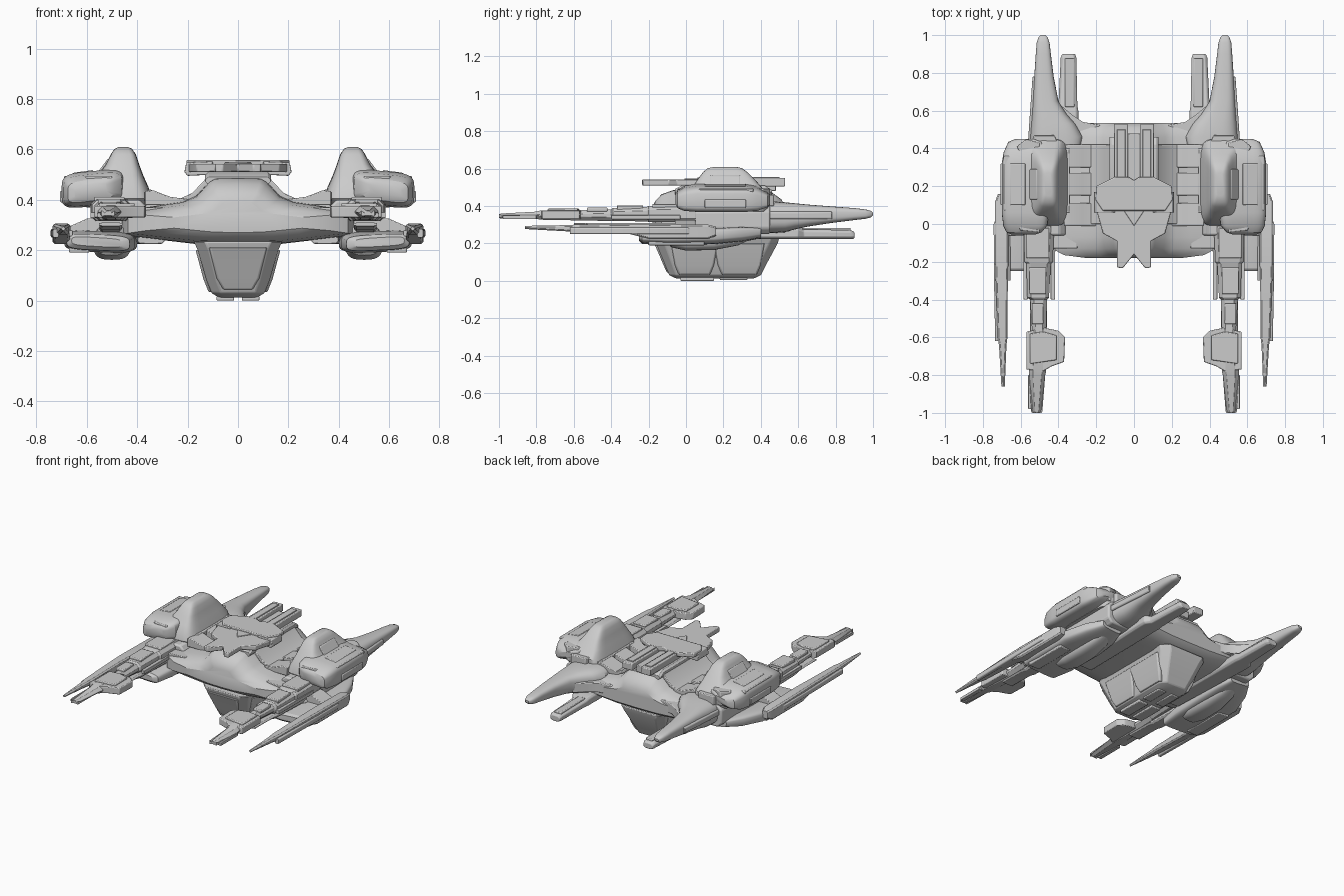
import bpy, bmesh, math


def finish(name, bm, mirror, bevel):
    bmesh.ops.recalc_face_normals(bm, faces=bm.faces)
    me = bpy.data.meshes.new(name)
    bm.to_mesh(me)
    bm.free()
    ob = bpy.data.objects.new(name, me)
    bpy.context.collection.objects.link(ob)
    bpy.ops.object.select_all(action='DESELECT')
    ob.select_set(True)
    bpy.context.view_layer.objects.active = ob
    bpy.ops.object.shade_smooth_by_angle(angle=math.radians(32))
    if bevel:
        b = ob.modifiers.new("bevel", 'BEVEL')
        b.width, b.segments, b.limit_method = bevel, 2, 'ANGLE'
    if mirror:
        ob.modifiers.new("mirror", 'MIRROR')
    return ob


def loft(name, rings, mirror=True, bevel=0.0):
    """Skin a list of equal-length rings and cap both ends."""
    bm = bmesh.new()
    vs = [[bm.verts.new(p) for p in r] for r in rings]
    n = len(rings[0])
    for a, b in zip(vs, vs[1:]):
        for i in range(n):
            bm.faces.new((a[i], a[(i + 1) % n], b[(i + 1) % n], b[i]))
    bm.faces.new(vs[0])
    bm.faces.new(vs[-1])
    return finish(name, bm, mirror, bevel)


def place(axis, pos, u, v):
    return (u, pos, v) if axis == 'y' else (u, v, pos)


def octa(pos, u0, u1, v0, v1, c=0.015, axis='y'):
    """Chamfered rectangle ring."""
    return [place(axis, pos, u, v) for u, v in (
        (u0 + c, v0), (u1 - c, v0), (u1, v0 + c), (u1, v1 - c),
        (u1 - c, v1), (u0 + c, v1), (u0, v1 - c), (u0, v0 + c))]


def soft(pos, u0, u1, v0, v1, p=3.5, axis='y', n=32, tilt=0.0):
    """Superellipse ring; tilt lowers the outer side."""
    out = []
    for i in range(n):
        a = 2 * math.pi * i / n
        c, s = math.cos(a), math.sin(a)
        u = math.copysign(abs(c) ** (2 / p), c)
        v = math.copysign(abs(s) ** (2 / p), s)
        out.append(place(axis, pos, (u0 + u1) / 2 + (u1 - u0) / 2 * u,
                         (v0 + v1) / 2 + (v1 - v0) / 2 * v - tilt * u))
    return out


def plate(name, outline, z0, z1, mirror=True, bevel=0.005):
    return loft(name, [[(x, y, z) for x, y in outline] for z in (z0, z1)], mirror, bevel)


def box(name, x0, x1, y0, y1, z0, z1, bevel=0.005, mirror=True):
    return plate(name, [(x0, y0), (x1, y0), (x1, y1), (x0, y1)], z0, z1, mirror, bevel)


def slab(name, profile, y0, y1, bevel=0.004):
    """Front-view profile extruded along y."""
    return loft(name, [[(x, y, z) for x, z in profile] for y in (y0, y1)], True, bevel)


def both(half):
    return half + [(-x, y) for x, y in reversed(half) if x > 1e-6]


# Central hull with neck and wing roots
prof = both([(0, .49), (.09, .488), (.112, .475), (.165, .415), (.22, .392), (.3, .38), (.46, .355),
             (.46, .26), (.3, .24), (.17, .225), (0, .222)])
hull = []
for y, sx, sz in ((-.18, .55, .45), (-.165, .8, .65), (-.13, .95, .85), (-.07, 1, .97),
                  (.0, 1, 1), (.38, 1, 1), (.46, 1, .9), (.51, .95, .7), (.535, .85, .45)):
    hull.append([(x * sx, y, .31 + (z - .31) * sz) for x, z in prof])
loft("central_hull", hull, False)

# Keel below the hull
loft("keel", [octa(z, -x, x, y0, y1, c, 'z') for z, x, y0, y1, c in (
    (.012, .075, -.05, .36, .03), (.03, .105, -.09, .40, .035), (.08, .125, -.11, .425, .04),
    (.2, .16, -.16, .49, .045), (.235, .175, -.17, .50, .045))], False, .006)
# Keel armour bands, skids and chin panel
for y0, y1 in ((-.06, .15), (.17, .40)):
    loft("keel_side_plate", [octa(z, x - .03, x, y0 - d, y1 + d, .008, 'z') for z, x, d in (
        (.035, .117, -.02), (.085, .137, 0), (.2, .168, .02))], True, .003)
box("keel_skid", .015, .085, -.03, .15, 0, .02)
box("keel_rear_skid", .02, .08, .18, .33, .005, .02)
loft("chin_panel", [octa(z, -x, x, y, y + .03, .006, 'z') for z, x, y in (
    (.045, .06, -.102), (.09, .085, -.123), (.15, .1, -.148), (.21, .115, -.175))], False, .003)

# Top deck, fork, rails
plate("top_deck", both([(0, .23), (.03, .25), (.10, .25), (.20, .2), (.205, .13), (.165, .07),
                        (.0, .07)]), .53, .558, False)
plate("fore_deck", both([(0, .12), (.19, .12), (.195, .06), (.165, -.05), (.09, -.09), (.09, -.23),
                         (.06, -.235), (.0, -.16)]), .51, .543, False)
slab("deck_wing", [(.1, .50), (.2, .495), (.213, .51), (.205, .548), (.1, .552)], .06, .17)
box("deck_rail", .032, .105, .2, .53, .505, .55)
box("deck_rail_cap", .045, .09, .22, .5, .54, .556, .003)
box("deck_channel", -.035, .035, .2, .48, .48, .525, .004, False)
plate("deck_notch", both([(0, -.01), (.06, .08), (0, .08)]), .535, .547, False, .002)
loft("deck_neck", [octa(y, -.13, .13, .46, z, .012) for y, z in ((-.06, .49), (-.02, .51), (.42, .51), (.46, .485))], False, .004)

# Sloping plates between hull and pods
slab("shoulder_plate", [(.11, .47), (.17, .41), (.235, .385), (.235, .402), (.18, .428), (.125, .487)], .0, .42)
for y in (-.01, .15, .3):
    slab("shoulder_strut", [(.2, .38), (.37, .38), (.37, .435), (.335, .437), (.27, .412), (.2, .402)], y, y + .12)

# Upper pod: crest and outer nacelle
loft("pod_crest", [soft(z, x0, x1, y0, y1, 5, 'z') for z, x0, x1, y0, y1 in (
    (.37, .37, .6, .02, .43), (.405, .34, .61, -.01, .45), (.45, .355, .6, 0, .45), (.495, .375, .56, .03, .41),
    (.54, .392, .525, .06, .37), (.58, .405, .505, .09, .33), (.602, .42, .49, .115, .30), (.609, .435, .475, .15, .27))])
loft("pod_nacelle", [soft(y, x0, x1, z0, z1, 4.5, tilt=.012) for y, x0, x1, z0, z1 in (
    (-.055, .52, .65, .415, .46), (-.045, .49, .675, .395, .48), (-.01, .46, .692, .38, .502), (.06, .45, .70, .374, .514),
    (.32, .45, .70, .374, .514), (.38, .46, .69, .38, .502), (.435, .49, .665, .4, .475), (.45, .53, .63, .42, .455))])
# Pod panels
box("pod_side_panel", .66, .706, .1, .32, .39, .435)
box("pod_side_lip", .64, .69, .07, .36, .475, .495)
slab("pod_top_panel", [(.575, .49), (.655, .48), (.655, .507), (.575, .518)], .1, .32)
slab("pod_crest_panel", [(.45, .5), (.555, .49), (.558, .508), (.517, .562), (.5, .565)], .13, .29)
for y in (-.045, .36):
    plate("pod_clasp", [(.50, y), (.6, y + .01), (.62, y + .05), (.57, y + .09), (.5, y + .07)], .40, .495)
plate("pod_rear_cap", [(.39, .38), (.56, .38), (.53, .47), (.42, .47)], .4, .46)
box("pod_inner_rib", .34, .37, .06, .4, .40, .44)

# Pod pylon, lower pod and belly bulb
loft("pod_pylon", [octa(y, .36, .58, .25, .4, .03) for y in (-.06, .45)], True, .01)
loft("lower_pod", [soft(y, x0, x1, z0, z1, 4, tilt=-.006) for y, x0, x1, z0, z1 in (
    (-.25, .46, .66, .215, .25), (-.235, .43, .68, .2, .262), (-.1, .41, .69, .192, .275),
    (.15, .40, .69, .195, .28), (.3, .41, .64, .21, .285), (.4, .44, .58, .23, .28))])
loft("belly_bulb", [soft(y, x0, x1, z0, .3, 3) for y, x0, x1, z0 in (
    (-.1, .47, .54, .21), (-.08, .44, .565, .18), (0, .425, .575, .162), (.15, .425, .575, .165),
    (.28, .44, .56, .19), (.36, .47, .53, .23))])
box("lower_pod_panel", .59, .67, -.2, .1, .19, .22)

# Rear horns sweeping off the hull
loft("rear_horn", [soft(y, x0, x1, z0, z1, 3) for y, x0, x1, z0, z1 in (
    (.3, .3, .56, .26, .42), (.46, .27, .55, .255, .425), (.53, .31, .545, .26, .42), (.58, .355, .54, .275, .415),
    (.65, .40, .535, .29, .408), (.78, .425, .528, .31, .398), (.9, .44, .52, .325, .389),
    (.96, .447, .515, .332, .382), (.99, .458, .505, .34, .374), (1.0, .47, .495, .35, .365))])
loft("horn_side_strip", [octa(y, x - .03, x, .33, .37, .006) for y, x in ((.42, .562), (.6, .55), (.78, .537))], True, .003)
plate("horn_web", [(.18, .45), (.18, .525), (.27, .54), (.33, .58), (.4, .64), (.42, .45)], .3, .365)
# Rear prongs
loft("rear_prong", [octa(y, x0, x1, .225, z, .012) for y, x0, x1, z in (
    (-.05, .29, .40, .265), (.55, .295, .425, .285), (.6, .295, .425, .285), (.63, .3, .4, .275),
    (.88, .305, .388, .272), (.9, .312, .38, .262))], True, .004)
box("prong_cap", .315, .365, .62, .88, .255, .283)

# Front arms in stepped sections
loft("front_arm", [octa(y, x0, x1, z0, z1, .02) for y, x0, x1, z0, z1 in (
    (.05, .42, .585, .315, .405), (-.2, .43, .58, .315, .4), (-.21, .44, .57, .318, .395),
    (-.39, .45, .565, .32, .39), (-.4, .46, .55, .32, .382), (-.56, .465, .54, .323, .378),
    (-.78, .465, .555, .327, .376), (-.8, .47, .555, .332, .37), (-.99, .485, .545, .333, .36),
    (-1.0, .49, .54, .338, .356))], True, .004)
plate("arm_block", [(.47, -.55), (.57, -.57), (.57, -.77), (.48, -.78), (.44, -.755), (.37, -.73), (.365, -.6), (.4, -.565)], .33, .375)
plate("arm_block_top", [(.48, -.57), (.55, -.58), (.55, -.74), (.41, -.72), (.41, -.59)], .37, .386)
for x in (.425, .57):
    box("arm_side_rail", x - .008, x + .016, -.4, -.03, .328, .352, .003)
for y0, y1, w in ((-.18, -.02, .06), (-.37, -.23, .045), (-.53, -.42, .03)):
    box("arm_top_plate", .51 - w, .51 + w, y0, y1, .37, .412 - (y0 < -.2) * .008 - (y0 < -.5) * .012)
box("arm_tip_fin", .535, .56, -.98, -.8, .33, .35, .003)
loft("arm_under_rail", [octa(y, .46, .55, z0, .31, .01) for y, z0 in ((0, .27), (-.38, .28), (-.42, .29), (-.6, .295))], True, .004)
slab("arm_inner_fairing", [(.3, .3), (.44, .33), (.44, .365), (.3, .372)], -.13, .05)

# Outer side blades
loft("side_blade", [octa(y, x0, x1, z0, z1, .008) for y, x0, x1, z0, z1 in (
    (.16, .68, .72, .24, .29), (.12, .665, .735, .225, .30), (-.2, .665, .735, .225, .305), (-.3, .668, .732, .25, .305),
    (-.6, .67, .722, .262, .3), (-.64, .675, .715, .265, .298), (-.86, .684, .702, .277, .294))], True, .003)
loft("blade_outer_fin", [octa(y, .71, x, .25, .285, .005) for y, x in ((.02, .735), (0, .743), (-.35, .74), (-.62, .735))], True, .002)
loft("blade_inner_fin", [octa(y, .655, .685, .255, .28, .005) for y in (.1, -.3)], True, .002)
slab("blade_link", [(.55, .27), (.69, .25), (.69, .285), (.6, .325), (.55, .33)], -.06, .05)
